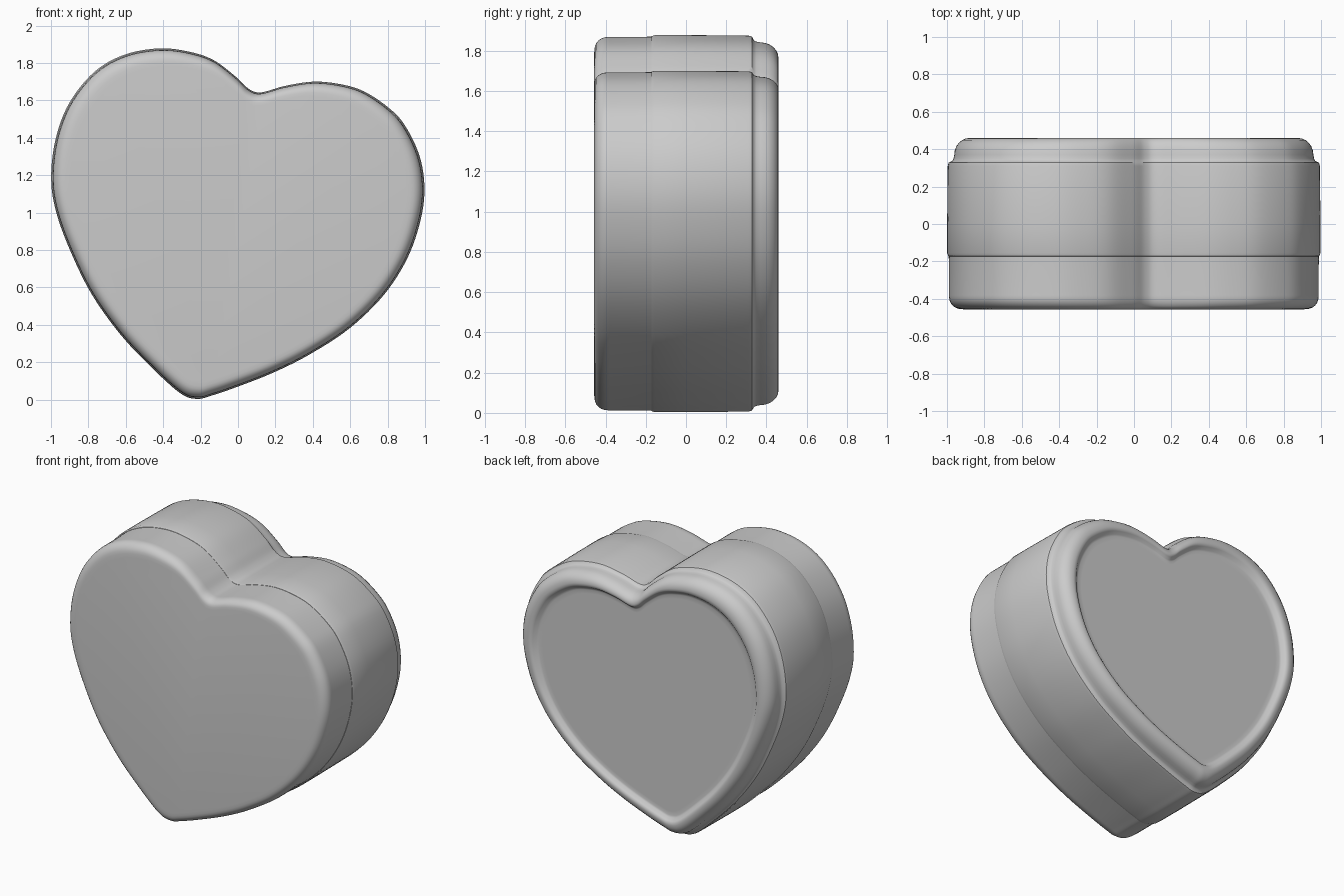
import bpy, bmesh, math
from mathutils import Vector

if "Cube" in bpy.data.objects:
    bpy.data.objects.remove(bpy.data.objects["Cube"])

# Heart outline in the front view (x, z), counter-clockwise from the tip
OUTLINE = [(-0.22, 0.004), (-0.14, 0.022), (0, 0.07), (0.19, 0.145), (0.38, 0.24),
           (0.595, 0.38), (0.78, 0.56), (0.905, 0.755), (0.975, 0.955),
           (0.997, 1.13), (0.97, 1.305), (0.89, 1.47), (0.8, 1.565), (0.67, 1.65),
           (0.54, 1.688), (0.4, 1.7), (0.25, 1.677), (0.125, 1.643), (0.06, 1.66),
           (-0.01, 1.725), (-0.13, 1.815), (-0.26, 1.86), (-0.42, 1.878),
           (-0.605, 1.845), (-0.765, 1.755), (-0.9, 1.59), (-0.975, 1.395),
           (-0.999, 1.18), (-0.97, 0.995), (-0.89, 0.78), (-0.78, 0.56),
           (-0.63, 0.35), (-0.47, 0.18), (-0.31, 0.035)]
CENTRE = Vector((0.0, 0.92))


def smooth_closed(points, steps=6):
    """Closed Catmull-Rom curve through the points."""
    pts = [Vector(p) for p in points]
    n, out = len(pts), []
    for i in range(n):
        a, b, c, d = (pts[(i + k) % n] for k in (-1, 0, 1, 2))
        for s in range(steps):
            t = s / steps
            out.append(0.5 * (2 * b + (c - a) * t + (2 * a - 5 * b + 4 * c - d) * t * t
                              + (3 * b - a - 3 * c + d) * t ** 3))
    return out


def arc(s0, y0, s1, y1, steps=6):
    """Quarter-round from the side wall (s0, y0) onto a face (s1, y1)."""
    return [(s1 + (s0 - s1) * math.cos(a), y0 + (y1 - y0) * math.sin(a))
            for a in (math.pi / 2 * k / steps for k in range(steps + 1))]


def loft(name, rings):
    """Skin heart rings given as (scale, y); the last ring is capped."""
    heart = smooth_closed(OUTLINE)
    bm = bmesh.new()
    loops = []
    for scale, y in rings:
        loop = []
        for p in heart:
            q = CENTRE + (p - CENTRE) * scale
            loop.append(bm.verts.new((q.x, y, q.y)))
        loops.append(loop)
    n = len(heart)
    for a, b in zip(loops, loops[1:]):
        for i in range(n):
            j = (i + 1) % n
            bm.faces.new((a[i], a[j], b[j], b[i]))
    bm.faces.new(loops[-1])
    bmesh.ops.recalc_face_normals(bm, faces=bm.faces)
    mesh = bpy.data.meshes.new(name)
    bm.to_mesh(mesh)
    bm.free()
    obj = bpy.data.objects.new(name, mesh)
    bpy.context.collection.objects.link(obj)
    bpy.ops.object.select_all(action='DESELECT')
    obj.select_set(True)
    bpy.context.view_layer.objects.active = obj
    bpy.ops.object.shade_smooth_by_angle(angle=math.radians(40))
    return obj


# Front lid: slightly smaller than the body, softly rounded front edge
loft("heart_lid", [(0.992, -0.16), (0.99, -0.25), (0.99, -0.38)]
     + arc(0.99, -0.39, 0.925, -0.455) + [(0.90, -0.457)])

# Body: seam lip, straight wall, step, rounded back rim and recessed panel
loft("heart_body", [(0.98, -0.175), (0.994, -0.172), (1.0, -0.155), (1.0, 0.0),
                    (0.997, 0.31), (0.992, 0.328), (0.972, 0.338), (0.966, 0.35)]
     + arc(0.962, 0.37, 0.88, 0.46)
     + [(0.865, 0.459), (0.852, 0.452), (0.835, 0.434), (0.82, 0.43), (0.79, 0.43)])
